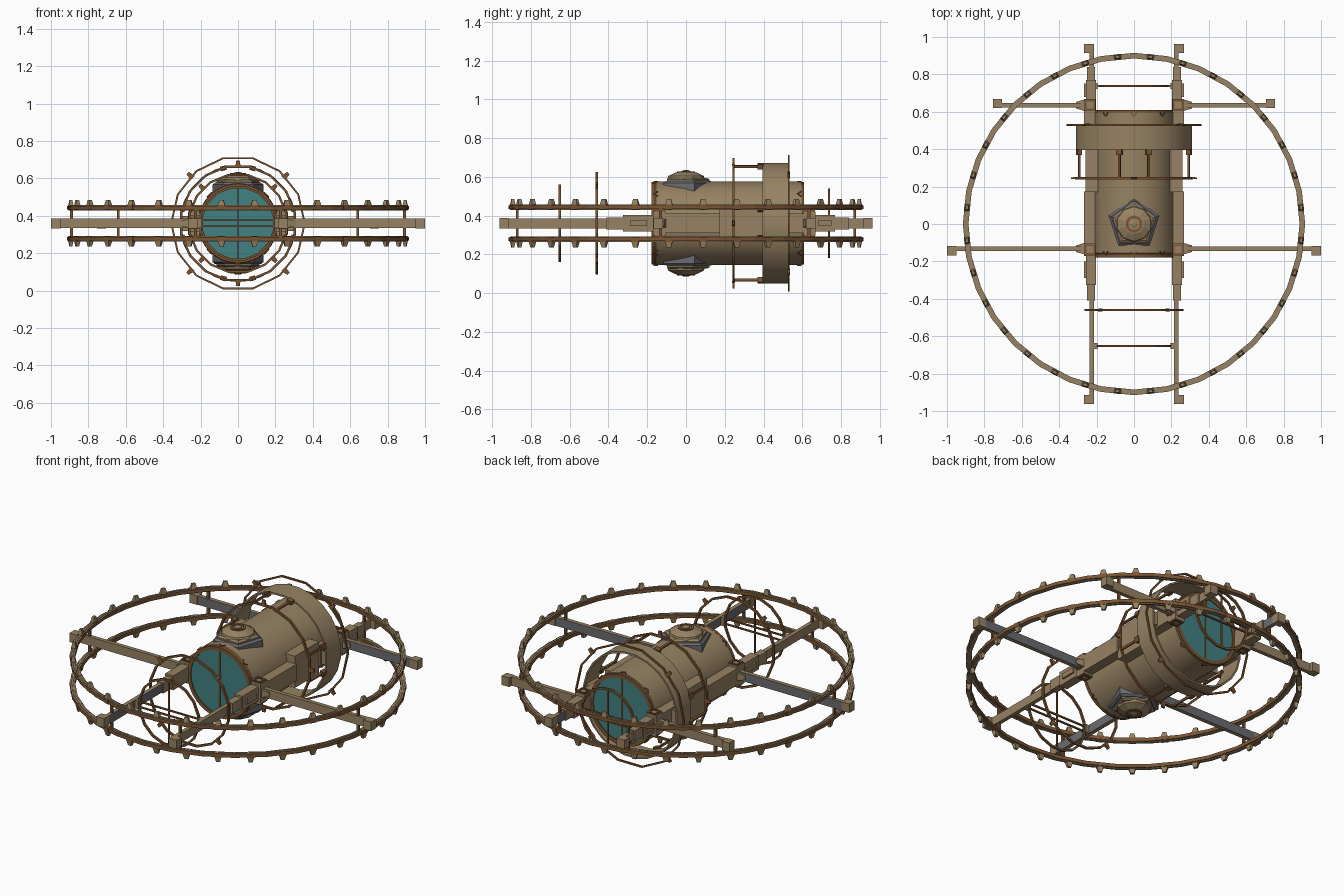
import bpy, bmesh, math
from mathutils import Matrix, Vector

if "Cube" in bpy.data.objects:
    bpy.data.objects.remove(bpy.data.objects["Cube"])

def mat(name, c):
    m = bpy.data.materials.new(name)
    m.diffuse_color = (*c, 1)
    m.use_nodes = True
    m.node_tree.nodes["Principled BSDF"].inputs["Base Color"].default_value = m.diffuse_color
    return m

TAN = mat("tan hull", (0.31, 0.225, 0.125))
BROWN = mat("copper brown", (0.20, 0.09, 0.032))
TEAL = mat("teal glass", (0.055, 0.22, 0.225))
GRAY = mat("steel gray", (0.15, 0.15, 0.165))
CZ = 0.36  # height of the main axis
pi = math.pi

def finish(bm, name, mats, rule=None, smooth=False):
    bmesh.ops.recalc_face_normals(bm, faces=bm.faces)
    bm.normal_update()
    if rule:
        for f in bm.faces:
            f.material_index = rule(f)
    me = bpy.data.meshes.new(name)
    bm.to_mesh(me)
    bm.free()
    for m in mats:
        me.materials.append(m)
    ob = bpy.data.objects.new(name, me)
    bpy.context.collection.objects.link(ob)
    if smooth:
        bpy.ops.object.select_all(action='DESELECT')
        ob.select_set(True)
        bpy.context.view_layer.objects.active = ob
        bpy.ops.object.shade_smooth_by_angle(angle=math.radians(30))
    return ob

def add_box(bm, lo, hi, M=Matrix(), taper=1.0):
    # box between two corners, its top narrowed by taper
    c = [(a + b) / 2 for a, b in zip(lo, hi)]
    vs = bmesh.ops.create_cube(bm, size=1)['verts']
    for v in vs:
        t = taper if v.co.z > 0 else 1
        p = Vector([c[i] + v.co[i] * (hi[i] - lo[i]) * (t if i < 2 else 1) for i in range(3)])
        v.co = M @ p

def boxes(name, items, m):
    bm = bmesh.new()
    for lo, hi in items:
        add_box(bm, [min(a, b) for a, b in zip(lo, hi)], [max(a, b) for a, b in zip(lo, hi)])
    return finish(bm, name, [m])

def lathe(name, prof, n, M, mats, rule=None, smooth=False, closed=True, off=0.0):
    # revolve (radius, height) points about local z
    bm = bmesh.new()
    rows = []
    for k in range(n):
        a = 2 * pi * k / n + off
        rows.append([bm.verts.new(M @ Vector((r * math.cos(a), r * math.sin(a), h))) for r, h in prof])
    m = len(prof)
    for k in range(n):
        A, B = rows[k], rows[(k + 1) % n]
        for j in range(m if closed else m - 1):
            bm.faces.new((A[j], A[(j + 1) % m], B[(j + 1) % m], B[j]))
    if not closed:
        bm.faces.new([r[0] for r in rows])
        bm.faces.new([r[-1] for r in rows])
    return finish(bm, name, mats, rule, smooth)

def along_y(y):
    # local z -> +y, local y -> world z
    return Matrix(((1, 0, 0, 0), (0, 0, 1, y), (0, 1, 0, CZ), (0, 0, 0, 1)))

def hoop(name, r, y, w, d, n, m=BROWN, off=0.0, smooth=False):
    return lathe(name, [(r - w, -d), (r, -d), (r, d), (r - w, d)], n, along_y(y), [m], None, smooth, off=off)

# main hull, end rims and windows
lathe("hull", [(0.205, -0.168), (0.215, -0.155), (0.215, 0.595), (0.205, 0.60)], 32, along_y(0), [TAN], None, True, False)
hoop("front_rim", 0.212, -0.169, 0.022, 0.009, 32)
hoop("rear_rim", 0.212, 0.601, 0.022, 0.009, 32)
for nm, y in (("front", -0.168), ("rear", 0.601)):
    lathe(nm + "_window", [(0.192, -0.004), (0.192, 0.004)], 32, along_y(y), [TEAL], None, False, False)
    yy = y + (-0.006 if y < 0 else 0.006)
    boxes(nm + "_window_mullion", [((-0.004, yy - 0.003, CZ - 0.19), (0.004, yy + 0.003, CZ + 0.19))], BROWN)

# small notch plates around both hull ends
bm = bmesh.new()
for y in (-0.155, 0.585):
    for k in range(8):
        R = Matrix.Translation((0, y, CZ)) @ Matrix.Rotation(k * pi / 4, 4, 'Y')
        for s in (-1, 1):
            add_box(bm, (-0.013, -0.003, 0.21), (0.013, 0.003, 0.219),
                    R @ Matrix.Translation((s * 0.008, 0, 0)) @ Matrix.Rotation(s * 0.8, 4, 'Z'))
finish(bm, "hull_notches", [BROWN])

# open collar around the rear and its thin hoops
lathe("collar", [(0.303, 0.395), (0.313, 0.395), (0.313, 0.53), (0.303, 0.53)], 24, along_y(0), [TAN], None, True, off=pi / 24)
hoop("collar_front_hoop", 0.315, 0.245, 0.012, 0.006, 16, off=pi / 16)
hoop("collar_rear_hoop", 0.362, 0.53, 0.01, 0.005, 14)
bm = bmesh.new()
for k in range(4):
    for s in (-0.26, 0.26):
        R = Matrix.Translation((0, 0, CZ)) @ Matrix.Rotation(k * pi / 2 + s, 4, 'Y')
        add_box(bm, (-0.006, 0.24, 0.297), (0.006, 0.41, 0.309), R)
        add_box(bm, (-0.016, 0.368, 0.292), (0.016, 0.4, 0.317), R)
finish(bm, "collar_rods", [BROWN])
# spokes holding collar to hull at the sides
boxes("collar_mounts", [((s * 0.2, 0.41, CZ - 0.04), (s * 0.305, 0.52, CZ + 0.04)) for s in (-1, 1)], TAN)

# front and rear guide hoops
hoop("front_large_hoop", 0.27, -0.46, 0.012, 0.006, 16, off=pi / 16)
hoop("front_small_hoop", 0.203, -0.652, 0.012, 0.006, 16, off=pi / 16)
hoop("rear_small_hoop", 0.183, 0.738, 0.012, 0.006, 16, off=pi / 16)
boxes("hoop_crossbars", [b for y, r in ((-0.652, 0.215), (0.738, 0.215)) for b in (
    ((-r, y - 0.005, CZ + 0.012), (r, y + 0.005, CZ + 0.02)),
    ((-r, y - 0.005, CZ - 0.02), (r, y + 0.005, CZ - 0.012)))], BROWN)
boxes("hoop_uprights", [((-0.004, y - 0.004, CZ - r), (0.004, y + 0.004, CZ + r)) for y, r in ((-0.652, 0.195), (0.738, 0.175))], BROWN)
boxes("hoop_brackets", [((s * 0.195, y - h, CZ - 0.025), (s * 0.217, y + h, CZ + 0.025))
      for s in (-1, 1) for y in (-0.652, 0.738) for h in (0.015,)], TAN)

# outward studs on hoops
bm = bmesh.new()
for r, y, n, o in ((0.355, 0.53, 4, pi / 4), (0.265, -0.46, 4, pi / 4), (0.31, 0.245, 4, 0)):
    for k in range(n):
        R = Matrix.Translation((0, y, CZ)) @ Matrix.Rotation(o + 2 * pi * k / n, 4, 'Y')
        add_box(bm, (-0.015, -0.007, r - 0.012), (0.015, 0.007, r + 0.026), R, 0.6)
finish(bm, "hoop_studs", [BROWN])

# twin horizontal wheels with studs
for nm, z, s in (("upper", 0.443, 1), ("lower", 0.278, -1)):
    T = Matrix.Translation((0, 0, z))
    lathe(nm + "_wheel", [(0.885, -0.01), (0.915, -0.01), (0.915, 0.01), (0.885, 0.01)], 32, T,
          [BROWN, TAN], lambda f: int(abs(f.normal.z) > 0.5))
    lathe(nm + "_wheel_ridge", [(0.894, -0.014), (0.906, -0.014), (0.906, 0.014), (0.894, 0.014)], 32, T, [TAN])
    bm = bmesh.new()
    for k in range(32):
        R = T @ Matrix.Rotation((k + 0.5) * pi / 16, 4, 'Z') @ Matrix.Diagonal((1, 1, s, 1))
        add_box(bm, (0.884, -0.02, -0.012), (0.912, 0.02, 0.014), R)
        add_box(bm, (0.886, -0.018, 0.014), (0.91, 0.018, 0.042), R, 0.6)
    finish(bm, nm + "_wheel_studs", [BROWN, TAN], lambda f, s=s: int(f.normal.z * s > 0.5 or f.calc_center_median().length > 0.9 and abs(f.normal.z) > 0.15))

# posts joining the wheels where the beams cross
boxes("wheel_posts", [((x - 0.007, y - 0.007, 0.28), (x + 0.007, y + 0.007, 0.44))
      for s in (-1, 1) for x, y in ((s * 0.227, 0.87), (s * 0.227, -0.87), (s * 0.89, -0.132), (s * 0.64, 0.635))], BROWN)

# beams: steel gray on the inner face, tan elsewhere
Z0, Z1 = 0.334, 0.386
for s, side in ((-1, "left"), (1, "right")):
    for nm, y0, y1 in (("front", -0.95, -0.15), ("rear", 0.62, 0.95)):
        bm = bmesh.new()
        add_box(bm, (s * 0.227 - 0.012, y0, Z0), (s * 0.227 + 0.012, y1, Z1))
        finish(bm, f"{side}_{nm}_long_beam", [TAN, GRAY], lambda f, s=s: int(f.normal.x * s < -0.5))
    for nm, y, x1, d in (("front", -0.132, 0.98, 1), ("rear", 0.635, 0.74, -1)):
        bm = bmesh.new()
        a, b = sorted((s * 0.22, s * x1))
        add_box(bm, (a, y - 0.012, Z0), (b, y + 0.012, Z1))
        finish(bm, f"{side}_{nm}_cross_beam", [TAN, GRAY], lambda f, d=d: int(f.normal.y * d > 0.5))
        # flared beam root
        bm = bmesh.new()
        M = Matrix.Translation((s * 0.25, y, CZ)) @ Matrix.Rotation(s * pi / 2, 4, 'Y')
        add_box(bm, (-0.026, -0.035, 0), (0.026, 0.035, 0.06), M, 0.5)
        finish(bm, f"{side}_{nm}_beam_root", [TAN])
    # square end blocks
    e = 0.001
    boxes(side + "_beam_ends", [
        ((s * 0.95, -0.168, Z0 - e), (s, -0.118, Z1 + e)),
        ((s * 0.705, 0.62, Z0 - e), (s * 0.755, 0.668, Z1 + e)),
        ((s * 0.214, 0.915, Z0 - e), (s * 0.267, 0.963, Z1 + e)),
        ((s * 0.214, -0.915, Z0 - e), (s * 0.267, -0.963, Z1 + e))], TAN)
    # side rail and stepped arm sleeves
    boxes(side + "_rail", [
        ((s * 0.19, -0.17, CZ - 0.05), (s * 0.268, 0.175, CZ + 0.05)),
        ((s * 0.17, 0.17, CZ - 0.095), (s * 0.258, 0.40, CZ + 0.095)),
        ((s * 0.19, 0.40, CZ - 0.05), (s * 0.268, 0.61, CZ + 0.05))], TAN)
    boxes(side + "_arm_sleeves", [
        ((s * 0.202, -0.325, CZ - 0.043), (s * 0.256, -0.16, CZ + 0.043)),
        ((s * 0.208, -0.41, CZ - 0.031), (s * 0.25, -0.30, CZ + 0.031)),
        ((s * 0.202, 0.60, CZ - 0.043), (s * 0.256, 0.77, CZ + 0.043)),
        ((s * 0.208, 0.75, CZ - 0.031), (s * 0.25, 0.84, CZ + 0.031)),
        ((s * 0.25, -0.29, CZ - 0.015), (s * 0.266, -0.20, CZ + 0.015)),
        ((s * 0.25, 0.68, CZ - 0.015), (s * 0.266, 0.75, CZ + 0.015))], TAN)
    # hub blocks with square washers
    boxes(side + "_hubs", [((s * 0.205, y - 0.032, CZ - 0.062), (s * 0.268, y + 0.032, CZ + 0.062)) for y in (-0.137, 0.637)], TAN)
    for y in (-0.137, 0.637):
        for u in (-1, 1):
            lathe(side + "_hub_washer", [(0.026, -0.004), (0.04, -0.004), (0.04, 0.004), (0.026, 0.004)], 4,
                  Matrix.Translation((s * 0.235, y, CZ + u * 0.064)), [BROWN], off=pi / 4)

# turret domes above and below: pentagon base, stepped cap, knob
for nm, u in (("top", 1), ("bottom", -1)):
    M = Matrix.Translation((0, 0, CZ)) @ Matrix.Diagonal((1, 1, u, 1))
    lathe(nm + "_turret_base", [(0.143, 0.165), (0.143, 0.208), (0.128, 0.218)], 5, M, [GRAY], None, False, False, pi / 2)
    lathe(nm + "_turret_step", [(0.122, 0.2), (0.122, 0.226), (0.108, 0.234)], 5, M, [TAN], None, False, False, pi / 2)
    lathe(nm + "_turret_cap", [(0.098, 0.225), (0.092, 0.244), (0.055, 0.262), (0.045, 0.264)], 10, M, [TAN], None, False, False, pi / 2)
    lathe(nm + "_turret_ring", [(0.032, 0.26), (0.046, 0.26), (0.046, 0.268), (0.032, 0.268)], 10, M, [BROWN], off=pi / 2)
    lathe(nm + "_turret_knob", [(0.022, 0.26), (0.022, 0.27), (0.012, 0.274)], 8, M, [TAN], None, False, False)
